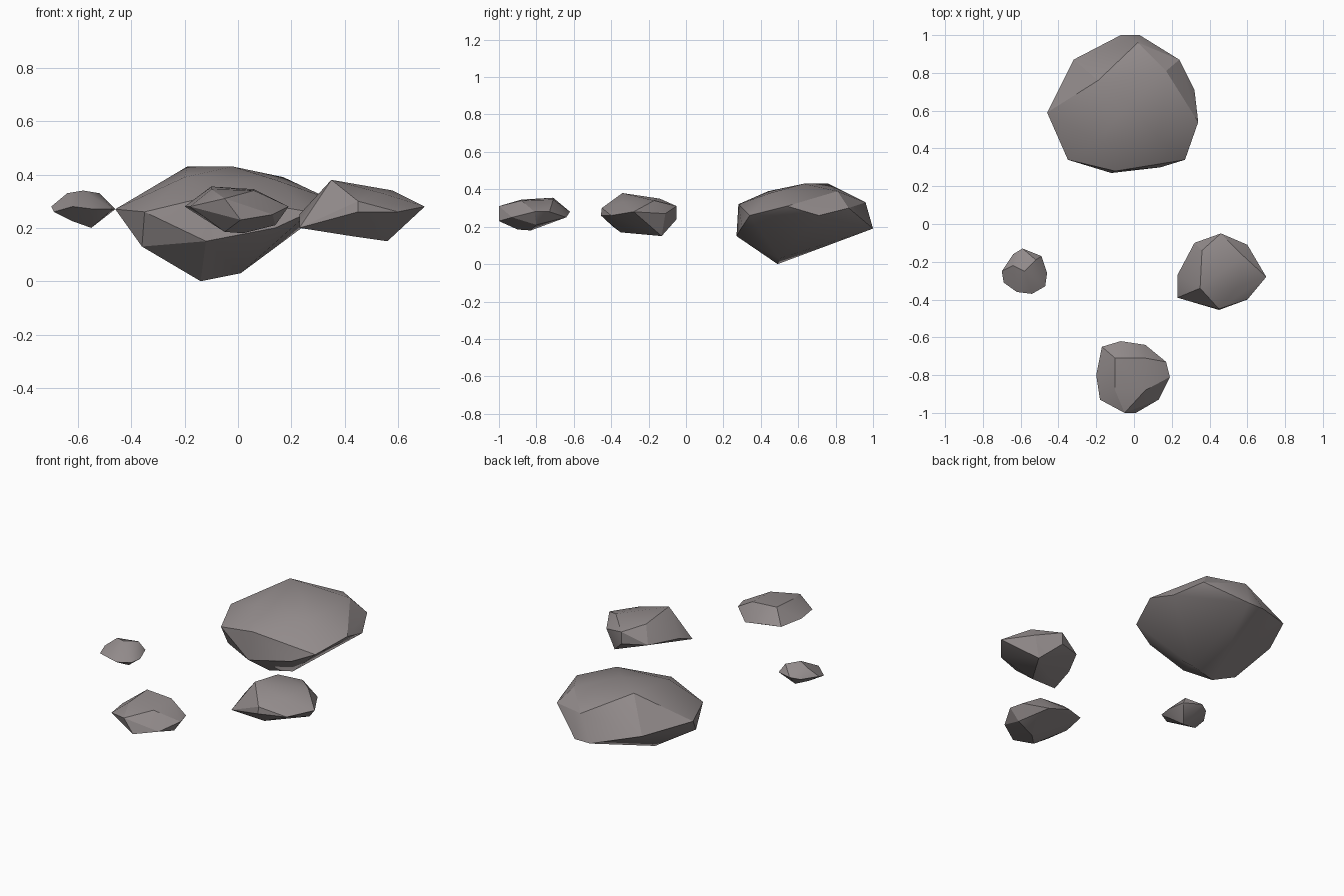
import bpy, bmesh, math

stone = bpy.data.materials.new("warm_stone")
stone.diffuse_color = (0.29, 0.26, 0.26, 1)


def rock(name, rim, top, base):
    """Faceted boulder wrapped around a widest rim, a cap and an underside."""
    bm = bmesh.new()
    for p in rim + top + base:
        bm.verts.new(p)
    res = bmesh.ops.convex_hull(bm, input=bm.verts[:])
    junk = {g for g in res["geom_interior"] + res["geom_unused"]
            if isinstance(g, bmesh.types.BMVert)}
    bmesh.ops.delete(bm, geom=list(junk), context='VERTS')
    bmesh.ops.dissolve_limit(bm, angle_limit=math.radians(4),
                             verts=bm.verts[:], edges=bm.edges[:])
    bmesh.ops.recalc_face_normals(bm, faces=bm.faces[:])
    me = bpy.data.meshes.new(name)
    bm.to_mesh(me)
    bm.free()
    me.materials.append(stone)
    ob = bpy.data.objects.new(name, me)
    bpy.context.collection.objects.link(ob)
    bpy.ops.object.select_all(action='DESELECT')
    ob.select_set(True)
    bpy.context.view_layer.objects.active = ob
    bpy.ops.object.shade_smooth_by_angle(angle=math.radians(25))


# Large boulder at the back
rock("large_rock",
     [(-.46, .59, .27), (-.35, .34, .26), (-.12, .27, .15), (-.1, .28, .32), (.14, .30, .2),
      (.27, .34, .26), (.34, .54, .31), (.32, .71, .26), (.24, .87, .30),
      (.03, 1, .19), (-.07, 1, .19), (-.32, .87, .25)],
     [(-.02, .63, .43), (-.19, .76, .43), (.17, .81, .39), (-.2, .44, .39),
      (.14, .45, .38), (.02, .96, .33)],
     [(-.14, .49, 0), (.01, .5, .03), (-.36, .42, .13)])

# Pointed rock on the right
rock("right_rock",
     [(.70, -.28, .28), (.6, -.11, .27), (.46, -.05, .31), (.46, -.05, .24),
      (.32, -.1, .25), (.23, -.27, .25), (.23, -.39, .20), (.45, -.455, .26),
      (.45, -.45, .30), (.6, -.4, .26)],
     [(.35, -.34, .38), (.36, -.14, .35), (.58, -.17, .34), (.54, -.34, .33)],
     [(.56, -.13, .15), (.42, -.35, .17)])

# Medium rock at the front
rock("front_rock",
     [(-.2, -.8, .28), (-.17, -.65, .28), (-.07, -.62, .28), (.06, -.64, .25),
      (.17, -.73, .28), (.19, -.81, .28), (.13, -.93, .25), (.01, -1, .23),
      (-.05, -1, .31), (-.18, -.93, .28)],
     [(-.1, -.71, .355), (.06, -.71, .345), (.06, -.88, .34), (-.1, -.88, .345)],
     [(-.05, -.9, .185), (.02, -.83, .18), (.14, -.8, .21)])

# Small rock on the left
rock("small_rock",
     [(-.7, -.25, .28), (-.64, -.16, .28), (-.59, -.13, .29), (-.49, -.17, .28),
      (-.46, -.26, .27), (-.47, -.33, .27), (-.54, -.37, .27), (-.62, -.36, .28),
      (-.69, -.31, .26)],
     [(-.58, -.25, .34), (-.64, -.22, .33), (-.52, -.19, .33)],
     [(-.55, -.24, .20), (-.62, -.27, .225)])
